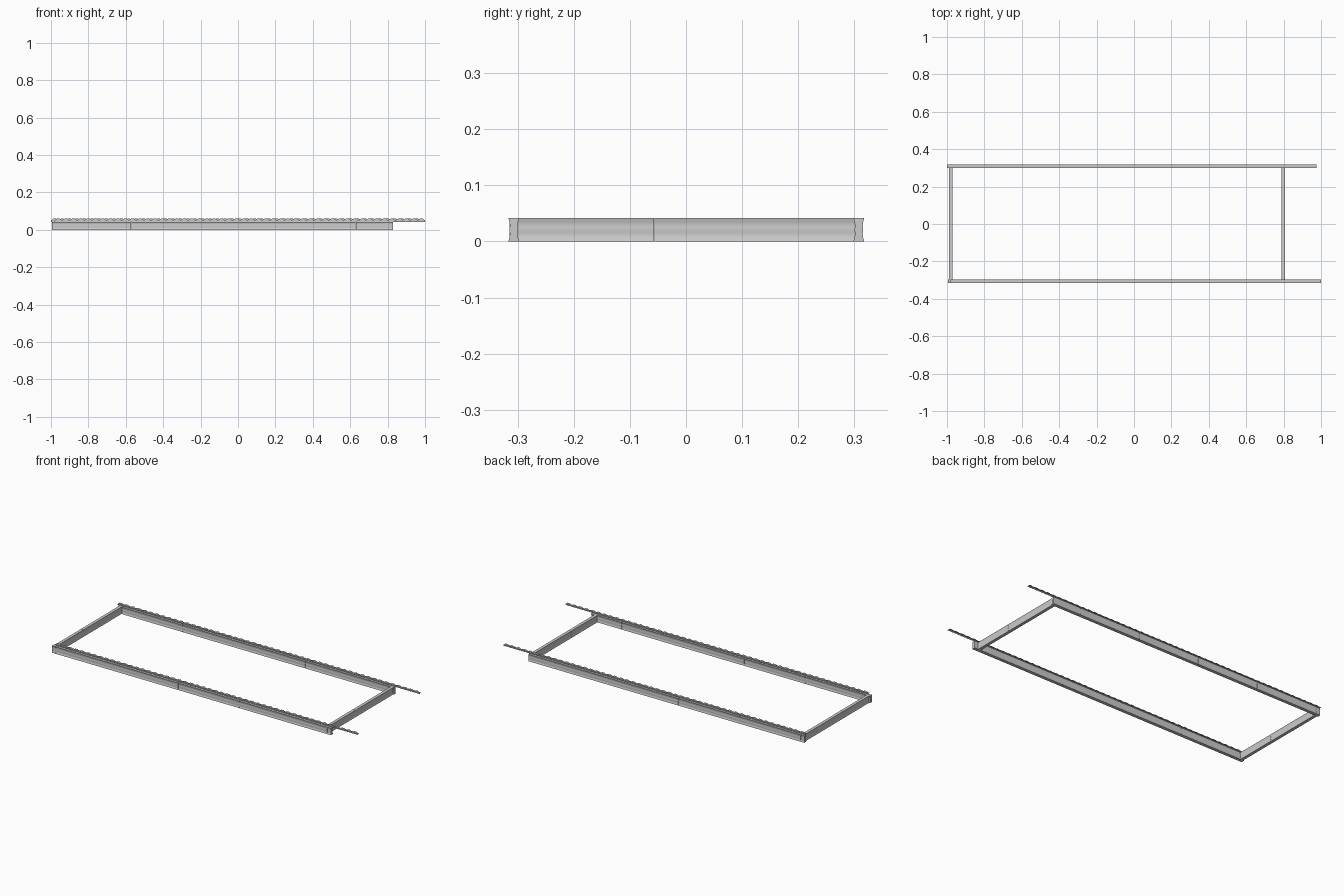
import bpy, math
from mathutils import Vector

if "Cube" in bpy.data.objects:
    bpy.data.objects.remove(bpy.data.objects["Cube"])

HEIGHT = 0.0415


def make_object(name, verts, faces):
    mesh = bpy.data.meshes.new(name)
    mesh.from_pydata(verts, [], faces)
    mesh.update()
    obj = bpy.data.objects.new(name, mesh)
    bpy.context.collection.objects.link(obj)
    bpy.context.view_layer.objects.active = obj
    obj.select_set(True)
    bpy.ops.object.shade_smooth_by_angle(angle=math.radians(40))
    obj.select_set(False)
    return obj


def fluted_profile(half, steps=16):
    """Closed cross-section: flat foot and top, two soft flutes on each side."""
    right = []
    for i in range(steps + 1):
        t = i / steps
        flute = 0.22 * math.sin(math.pi * t) + 0.1 * math.sin(2 * math.pi * t) ** 2
        right.append((half * (1 - flute), HEIGHT * t))
    return right + [(-w, z) for w, z in reversed(right)]


def rail(name, start, end, half, first, panel):
    """Fluted rail between two ground points, split into panels by fine seams."""
    a, b = Vector((*start, 0)), Vector((*end, 0))
    d = (b - a).normalized()
    side = Vector((-d.y, d.x, 0))
    ring = fluted_profile(half)
    n, length, seam = len(ring), (b - a).length, 0.001
    verts, faces, t, stop = [], [], 0.0, first
    while t < length - 0.005:
        stop = min(stop, length)
        base = len(verts)
        for s in (t, stop - seam):
            verts += [a + d * s + side * w + Vector((0, 0, z)) for w, z in ring]
        faces += [(base + i, base + n + i, base + n + (i + 1) % n, base + (i + 1) % n)
                  for i in range(n)]
        faces += [tuple(base + i for i in range(n)),
                  tuple(base + n + i for i in reversed(range(n)))]
        t, stop = stop, stop + panel
    return make_object(name, verts, faces)


def toothed_strip(name, x0, x1, y, inward, half=0.009, count=50):
    """Flat sheet crossed by an upright saw-toothed sheet, both paper thin."""
    zc = 0.050
    verts = [(x0, y - half, zc), (x1, y - half, zc), (x1, y + half, zc), (x0, y + half, zc)]
    faces = [(0, 1, 2, 3)]
    step = (x1 - x0) / count
    for i in range(count):
        b, x = len(verts), x0 + i * step
        verts += [(x, y, 0.043), (x + step, y, 0.043), (x + step, y, 0.050),
                  (x + step * 0.7, y, 0.060), (x + step * 0.3, y, 0.059), (x, y, 0.050)]
        loop = tuple(range(b, b + 6))
        faces.append(loop if inward < 0 else loop[::-1])   # teeth face the inside
    return make_object(name, verts, faces)


# long rails
rail("front_rail", (-0.995, -0.307), (0.83, -0.307), 0.0095, 0.025, 0.4)
rail("back_rail", (-0.995, 0.308), (0.81, 0.308), 0.0095, 0.025, 0.4)

# cross rails
rail("left_rail", (-0.98, -0.312), (-0.98, 0.312), 0.009, 0.256, 0.4)
rail("right_rail", (0.797, -0.315), (0.797, 0.315), 0.009, 0.259, 0.4)

# toothed strips above the long rails
toothed_strip("front_toothed_strip", -0.98, 1.0, -0.306, 1, 0.0095)
toothed_strip("back_toothed_strip", -1.0, 0.975, 0.308, -1, 0.0095)
